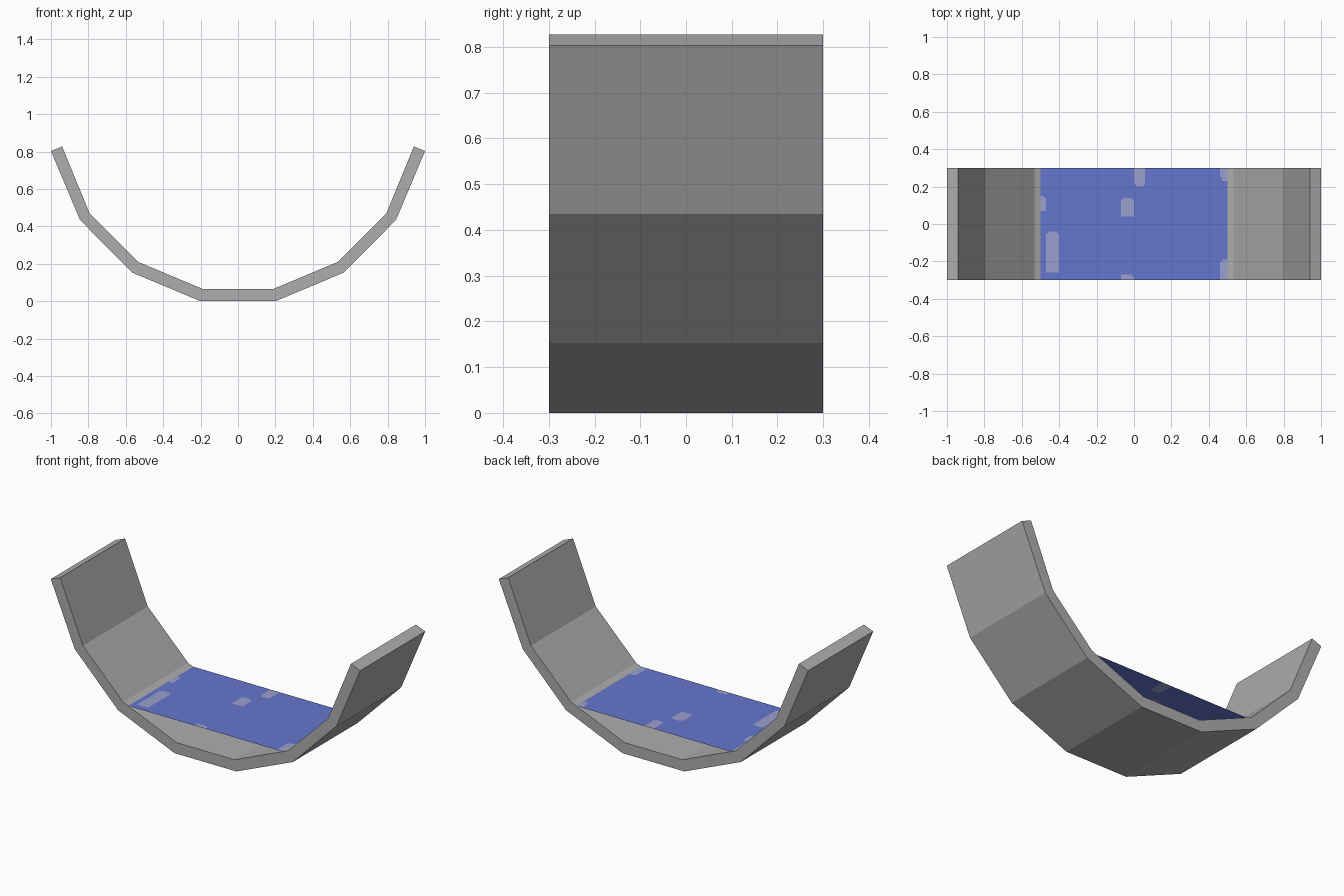
import bpy
import bmesh

cube = bpy.data.objects.get("Cube")
if cube:
    bpy.data.objects.remove(cube, do_unlink=True)


def make_material(name, rgb):
    mat = bpy.data.materials.new(name)
    mat.use_nodes = True
    mat.diffuse_color = (*rgb, 1)
    mat.node_tree.nodes["Principled BSDF"].inputs["Base Color"].default_value = (*rgb, 1)
    return mat


def make_object(name, bm, materials):
    mesh = bpy.data.meshes.new(name)
    bm.to_mesh(mesh)
    bm.free()
    for mat in materials:
        mesh.materials.append(mat)
    obj = bpy.data.objects.new(name, mesh)
    bpy.context.collection.objects.link(obj)
    return obj


concrete = make_material("concrete grey", (0.42, 0.42, 0.42))
water = make_material("water blue", (0.13, 0.18, 0.62))
foam = make_material("foam pale blue", (0.32, 0.35, 0.62))

HALF_WIDTH = 0.3

# Channel: a half-profile, mirrored, joined into a faceted trough
outer_half = [(0.2, 0), (0.565, 0.153), (0.845, 0.435), (1, 0.803)]
inner_half = [(0.187, 0.065), (0.533, 0.21), (0.793, 0.469), (0.94, 0.827)]


def mirrored(half):
    return [(-x, z) for x, z in reversed(half)] + half


bm = bmesh.new()
rings = []
for (ox, oz), (ix, iz) in zip(mirrored(outer_half), mirrored(inner_half)):
    corners = [(ox, -HALF_WIDTH, oz), (ox, HALF_WIDTH, oz),
               (ix, HALF_WIDTH, iz), (ix, -HALF_WIDTH, iz)]
    rings.append([bm.verts.new(c) for c in corners])
for a, b in zip(rings, rings[1:]):
    for i in range(4):
        j = (i + 1) % 4
        bm.faces.new((a[i], a[j], b[j], b[i]))
bm.faces.new(rings[0])
bm.faces.new(rings[-1])
bmesh.ops.recalc_face_normals(bm, faces=bm.faces)
make_object("channel", bm, [concrete])

# Foam patches: centre x, half width, square end y, rounded end y
patches = [
    (-0.435, 0.033, -0.26, -0.04),
    (-0.036, 0.036, 0.04, 0.14),
    (0.03, 0.032, 0.3, 0.2),
    (-0.49, 0.022, 0.07, 0.15),
    (0.49, 0.027, 0.3, 0.23),
    (0.49, 0.03, -0.3, -0.19),
    (-0.036, 0.036, -0.3, -0.265),
]


def in_foam(x, y):
    for cx, half, square, rounded in patches:
        low, high = sorted((square, rounded))
        dx = abs(x - cx)
        if dx > half or not low < y < high:
            continue
        # Trim the two corners at the rounded end
        radius = 0.025
        over_x = max(0, dx - half + radius)
        over_y = max(0, radius - abs(rounded - y))
        if over_x ** 2 + over_y ** 2 < radius ** 2:
            return True
    return False


# Water sheet: flat grid, with foam picked out face by face
bm = bmesh.new()
bmesh.ops.create_grid(bm, x_segments=100, y_segments=60, size=0.5)
for v in bm.verts:
    v.co.y *= HALF_WIDTH / 0.5
    v.co.z = 0.196
for f in bm.faces:
    centre = f.calc_center_median()
    f.material_index = int(in_foam(centre.x, centre.y))
make_object("water_surface", bm, [water, foam])
